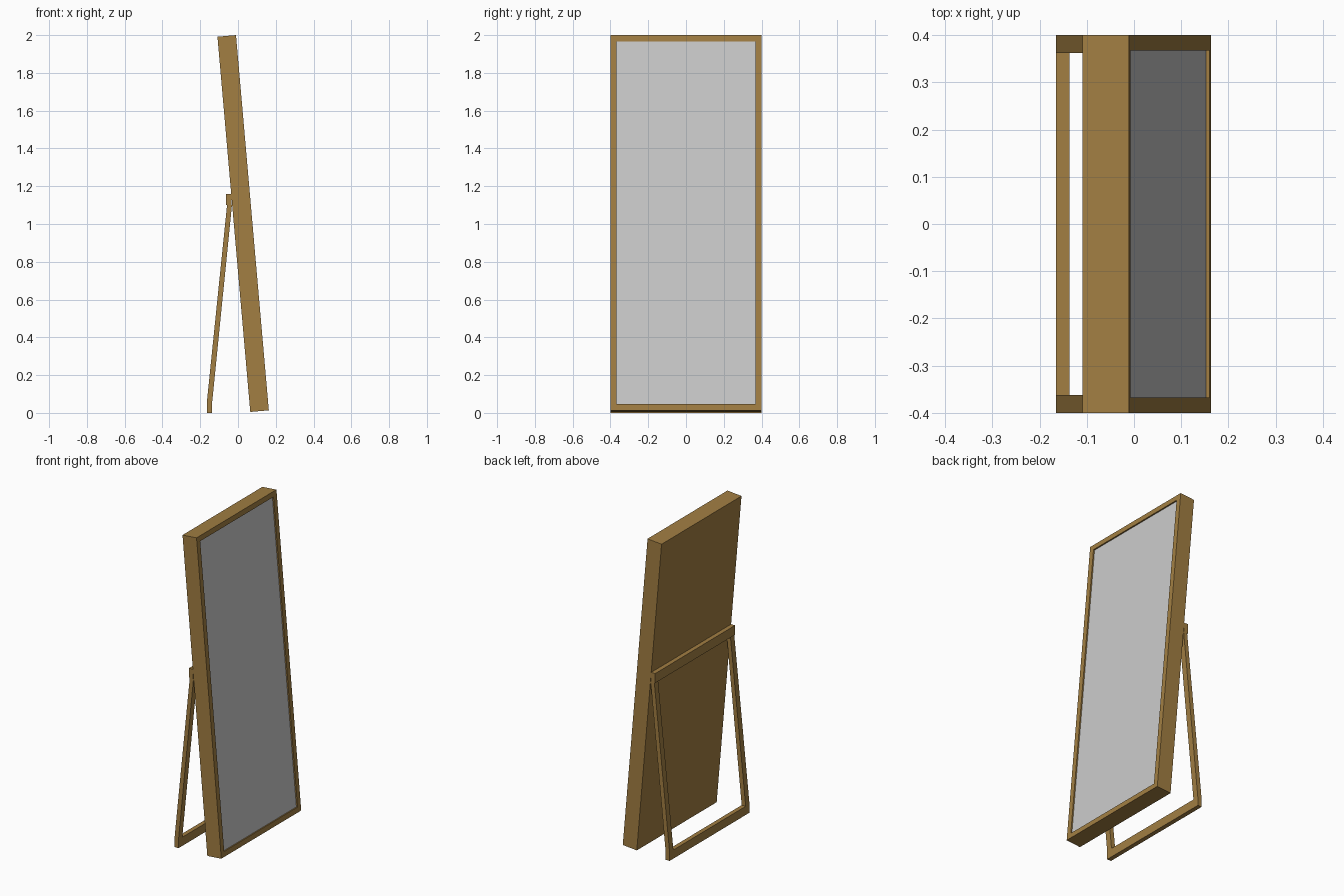
import bpy, bmesh
from math import radians
from mathutils import Vector

if "Cube" in bpy.data.objects:
    bpy.data.objects.remove(bpy.data.objects["Cube"])

wood = bpy.data.materials.new("wood")
wood.diffuse_color = (0.36, 0.21, 0.055, 1)
wood.use_nodes = True
wood.node_tree.nodes["Principled BSDF"].inputs["Base Color"].default_value = wood.diffuse_color

W, T, L = 0.8, 0.0985, 1.994      # panel width, thickness, length
RIM, LIP = 0.033, 0.012           # frame border and recess depth
FOOT = Vector((0.065, 0, 0.005))  # lower back edge of the leaning panel
LEAN = radians(-5)


def finish(name, bm, mat=None):
    bmesh.ops.recalc_face_normals(bm, faces=bm.faces)
    me = bpy.data.meshes.new(name)
    bm.to_mesh(me)
    bm.free()
    ob = bpy.data.objects.new(name, me)
    bpy.context.collection.objects.link(ob)
    if mat:
        me.materials.append(mat)
    return ob


def box(x0, x1, y0, y1, z0, z1):
    bm = bmesh.new()
    bmesh.ops.create_cube(bm, size=1)
    for v in bm.verts:
        v.co = ((x0 + x1) / 2 + v.co.x * (x1 - x0),
                (y0 + y1) / 2 + v.co.y * (y1 - y0),
                (z0 + z1) / 2 + v.co.z * (z1 - z0))
    return bm


def lean(ob):
    ob.location = FOOT
    ob.rotation_euler = (0, LEAN, 0)


# Frame: solid panel with a shallow recess in its front
bm = box(0, T, -W / 2, W / 2, 0, L)
bm.normal_update()
face = max(bm.faces, key=lambda f: f.normal.x)
bmesh.ops.inset_region(bm, faces=[face], thickness=RIM, use_even_offset=True)
res = bmesh.ops.extrude_discrete_faces(bm, faces=[face])
bmesh.ops.translate(bm, verts=res["faces"][0].verts, vec=(-LIP, 0, 0))
lean(finish("mirror_frame", bm, wood))

# Mirror glass lying in the recess
lean(finish("mirror_glass", box(T - LIP, T - 0.008, -W / 2 + RIM, W / 2 - RIM,
                                RIM, L - RIM)))

# Rear stand: two slanted legs joined by a top and a bottom rail
LEG = 0.038
profile = [(-0.165, 0), (-0.137, 0), (-0.137, 0.06), (-0.034, 1.10),
           (-0.034, 1.13), (-0.060, 1.13), (-0.060, 1.06), (-0.164, 0.06)]
profile = [(-0.165, 0), (-0.137, 0), (-0.137, 0.055), (-0.032, 1.10),
           (-0.058, 1.10), (-0.165, 0.055)]
for side, y in (("left", -W / 2), ("right", W / 2 - LEG)):
    bm = bmesh.new()
    f = bm.faces.new([bm.verts.new((x, y, z)) for x, z in profile])
    res = bmesh.ops.extrude_face_region(bm, geom=[f])
    verts = [g for g in res["geom"] if isinstance(g, bmesh.types.BMVert)]
    bmesh.ops.translate(bm, verts=verts, vec=(0, LEG, 0))
    finish(side + "_stand_leg", bm, wood)

finish("stand_top_rail", box(-0.064, -0.034, -W / 2, W / 2, 1.10, 1.16), wood)
inner = W / 2 - LEG
finish("stand_bottom_rail", box(-0.165, -0.137, -inner, inner, 0, 0.055), wood)
